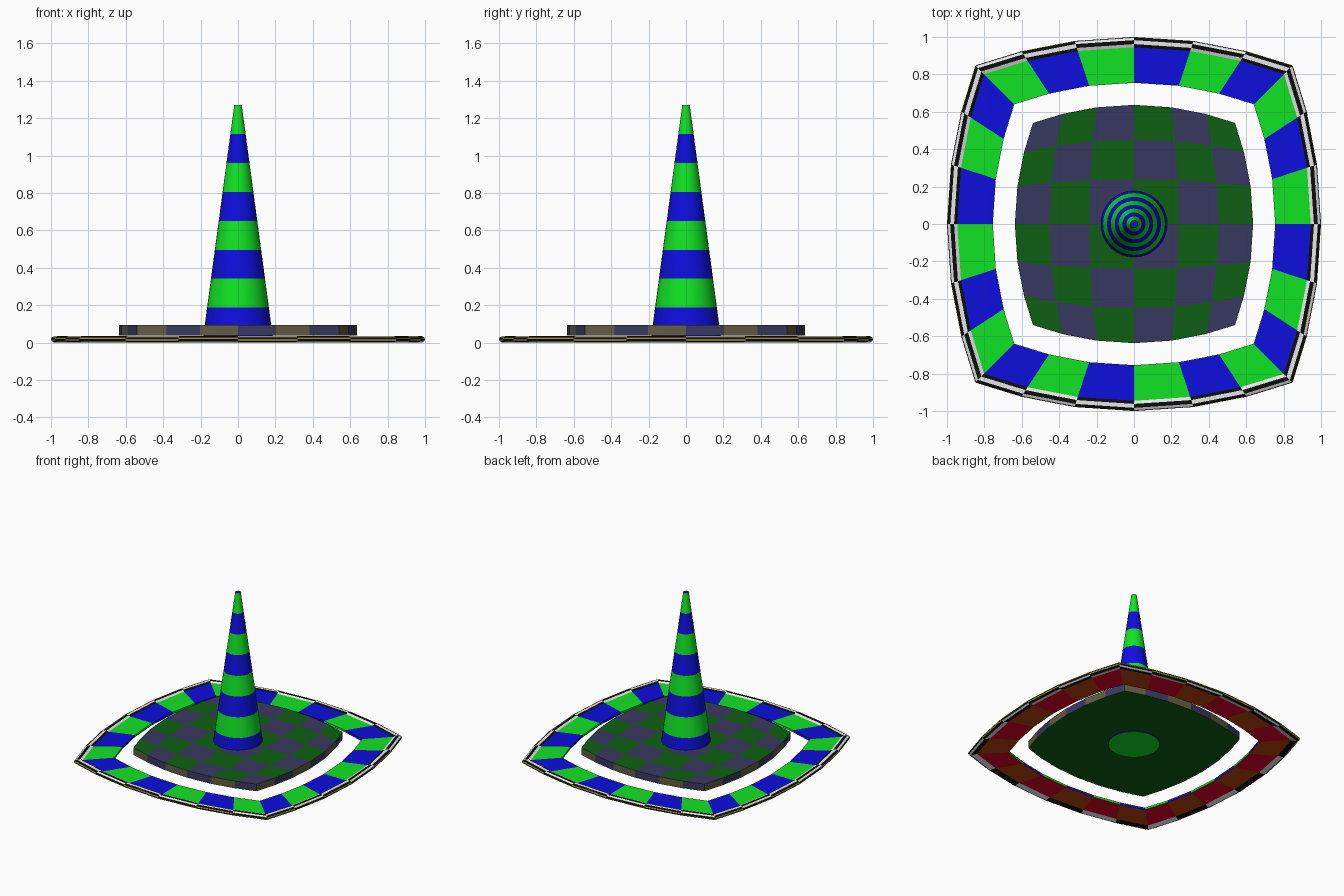
import bpy, bmesh, math
from mathutils import Vector

if "Cube" in bpy.data.objects:
    bpy.data.objects.remove(bpy.data.objects["Cube"])


def linear(c):
    c /= 255
    return c / 12.92 if c <= 0.04045 else ((c + 0.055) / 1.055) ** 2.4


def material(name, r, g, b):
    m = bpy.data.materials.new(name)
    m.diffuse_color = (linear(r), linear(g), linear(b), 1)
    m.use_nodes = True
    m.node_tree.nodes["Principled BSDF"].inputs["Base Color"].default_value = m.diffuse_color
    return m


MATS = [material("bright green", 17, 228, 36), material("blue", 14, 14, 222),
        material("dark green", 14, 96, 18), material("muted purple", 57, 57, 96),
        material("olive", 98, 92, 66), material("white", 235, 235, 235),
        material("black", 12, 12, 12), material("yellow", 200, 190, 50),
        material("red", 225, 0, 36), material("brown", 185, 66, 10)]
GREEN, BLUE, DARK, PURPLE, OLIVE, WHITE, BLACK, YELLOW, RED, BROWN = range(10)

STEPS = [-1, -0.71, -0.375, 0, 0.375, 0.71, 1]
BULGE = 0.152


def warp(u, v, size, z):
    """Square grid position pulled in towards the corners."""
    return Vector((u * size * (1 - BULGE * v * v), v * size * (1 - BULGE * u * u), z))


# 24 outline positions, clockwise from the back left corner
OUTLINE = ([(s, 1) for s in STEPS[:-1]] + [(1, -s) for s in STEPS[:-1]] +
           [(-s, -1) for s in STEPS[:-1]] + [(-1, s) for s in STEPS[:-1]])


def finish(name, bm, smooth=False):
    bmesh.ops.recalc_face_normals(bm, faces=bm.faces)
    mesh = bpy.data.meshes.new(name)
    bm.to_mesh(mesh)
    bm.free()
    for m in MATS:
        mesh.materials.append(m)
    ob = bpy.data.objects.new(name, mesh)
    bpy.context.collection.objects.link(ob)
    if smooth:
        bpy.context.view_layer.objects.active = ob
        ob.select_set(True)
        bpy.ops.object.shade_smooth_by_angle(angle=math.radians(40))
        ob.select_set(False)
    return ob


def bridge(bm, a, b, colour):
    """Quads between two closed loops, coloured by position along the loop."""
    n = len(a)
    for i in range(n):
        j = (i + 1) % n
        bm.faces.new((a[i], a[j], b[j], b[i])).material_index = colour[i % 2]


# Outer ring: flat checked band with a thin rounded rim
PROFILE = [(0.755, 0.027), (0.945, 0.027), (0.962, 0.034), (0.983, 0.034), (0.997, 0.027),
           (1.0, 0.018), (0.997, 0.009), (0.983, 0.0), (0.945, 0.010), (0.755, 0.010)]
STRIPS = [(GREEN, BLUE), (WHITE, BLACK), (BLACK, WHITE), (WHITE, BLACK), (BLACK, YELLOW),
          (YELLOW, BLACK), (BLACK, WHITE), (WHITE, BLACK), (RED, BROWN), (GREEN, BLUE)]
bm = bmesh.new()
loops = [[bm.verts.new(warp(u, v, s, z)) for u, v in OUTLINE] for s, z in PROFILE]
for k, colours in enumerate(STRIPS):
    bridge(bm, loops[k], loops[(k + 1) % len(loops)], colours)
finish("outer_ring", bm)

# Base plate: six by six checks with two-tone sides
SIZE, LOW, HIGH = 0.637, 0.038, 0.095
bm = bmesh.new()
grid = {(u, v): bm.verts.new(warp(u, v, SIZE, HIGH)) for u in STEPS for v in STEPS}
for c in range(6):
    for r in range(6):
        u0, u1, v0, v1 = STEPS[c], STEPS[c + 1], STEPS[r], STEPS[r + 1]
        f = bm.faces.new([grid[p] for p in ((u0, v0), (u1, v0), (u1, v1), (u0, v1))])
        f.material_index = DARK if (r + c) % 2 == 0 else PURPLE
top = [grid[p] for p in OUTLINE]
bottom = [bm.verts.new(warp(u, v, SIZE, LOW)) for u, v in OUTLINE]
bridge(bm, top, bottom, (PURPLE, OLIVE))
bm.faces.new(bottom).material_index = DARK
finish("base_plate", bm)

# Cone: eight stripes, blue at the foot
BANDS, SIDES, Z0, Z1, R0, R1 = 8, 32, 0.032, 1.27, 0.186, 0.02
bm = bmesh.new()
rings = []
for k in range(BANDS + 1):
    t = k / BANDS
    rad, z = R0 + (R1 - R0) * t, Z0 + (Z1 - Z0) * t
    rings.append([bm.verts.new((rad * math.cos(math.tau * i / SIDES),
                                rad * math.sin(math.tau * i / SIDES), z))
                  for i in range(SIDES)])
for k in range(BANDS):
    col = GREEN if k % 2 else BLUE
    bridge(bm, rings[k], rings[k + 1], (col, col))
bm.faces.new(rings[-1]).material_index = BLUE
bm.faces.new(rings[0]).material_index = GREEN
finish("striped_cone", bm, smooth=True)
